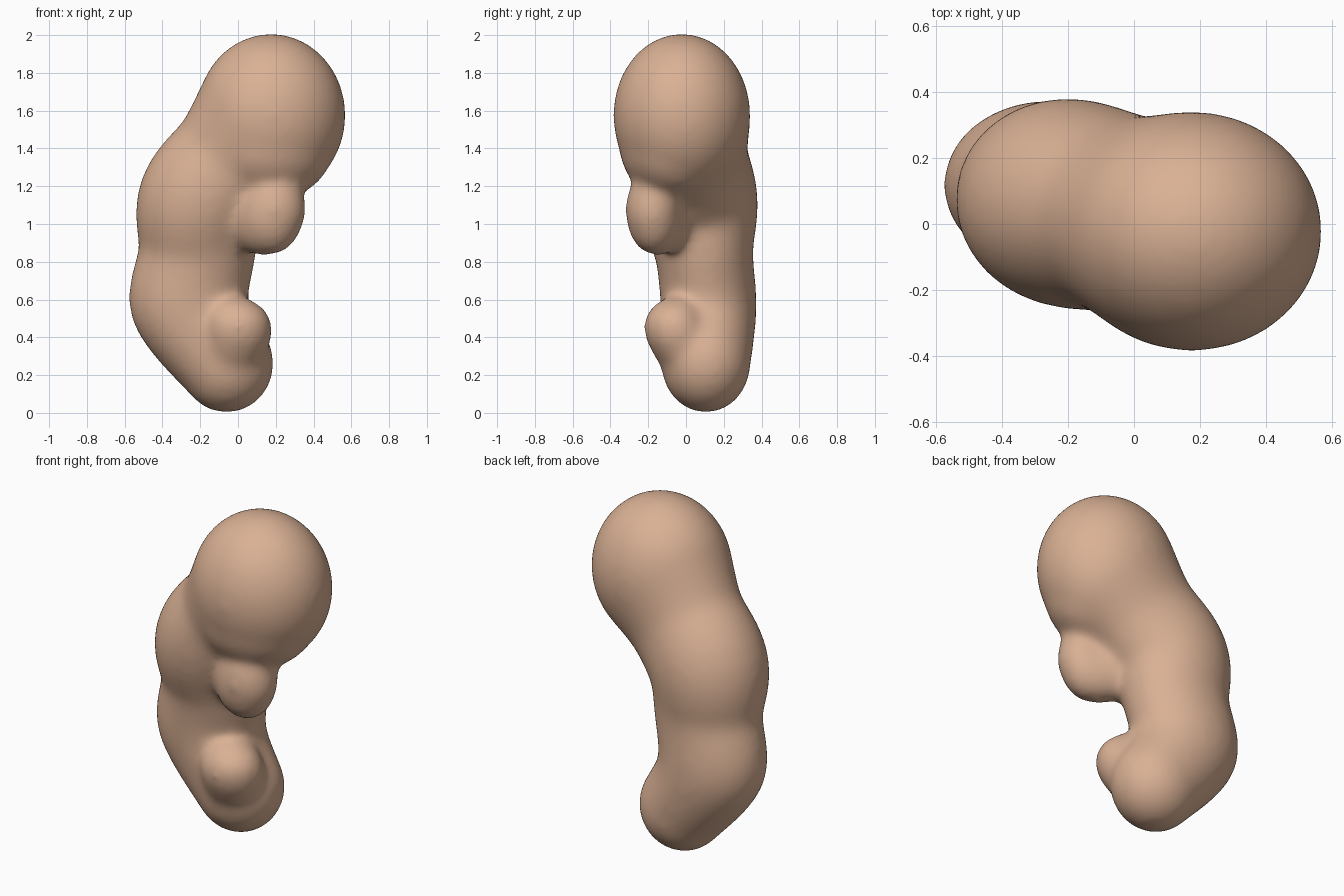
import bpy, bmesh
from mathutils import Matrix, Vector

if "Cube" in bpy.data.objects:
    bpy.data.objects.remove(bpy.data.objects["Cube"])

bm = bmesh.new()


def ball(c, r):
    m = Matrix.Translation(c) @ Matrix.Diagonal((*r, 1))
    bmesh.ops.create_uvsphere(bm, u_segments=40, v_segments=24, radius=1, matrix=m)


def curve(p, i, t):
    # Catmull-Rom interpolation between entries i and i + 1
    a, b, c, d = (Vector(p[min(max(k, 0), len(p) - 1)]) for k in range(i - 1, i + 3))
    return (2 * b + (c - a) * t + (2 * a - 5 * b + 4 * c - d) * t * t
            + (3 * b - a - 3 * c + d) * t ** 3) / 2


def chain(stations, steps=7):
    # blend ellipsoids smoothly from station to station
    centers, radii = zip(*stations)
    for i in range(len(stations) - 1):
        for s in range(steps + 1):
            ball(curve(centers, i, s / steps), curve(radii, i, s / steps))


# head, neck, chest, waist, hip and rump along the curved spine
chain([
    ((0.175, -0.022, 1.575), (0.396, 0.364, 0.433)),
    ((-0.01, 0.025, 1.35), (0.34, 0.305, 0.35)),
    ((-0.195, 0.065, 1.12), (0.337, 0.317, 0.34)),
    ((-0.215, 0.095, 0.86), (0.312, 0.262, 0.27)),
    ((-0.255, 0.12, 0.55), (0.314, 0.255, 0.25)),
    ((-0.06, 0.105, 0.262), (0.25, 0.237, 0.262)),
])
# lower face
chain([
    ((0.175, -0.03, 1.55), (0.38, 0.35, 0.36)),
    ((0.165, -0.055, 1.42), (0.345, 0.30, 0.30)),
], 4)
# arm bud
chain([
    ((0.00, -0.04, 1.06), (0.14, 0.13, 0.19)),
    ((0.175, -0.17, 1.05), (0.172, 0.147, 0.212)),
    ((0.19, -0.15, 1.18), (0.15, 0.14, 0.14)),
], 4)
# leg bud, sloping down into the rump
chain([
    ((-0.10, 0.03, 0.50), (0.15, 0.15, 0.13)),
    ((0.00, -0.06, 0.455), (0.18, 0.165, 0.15)),
    ((-0.04, 0.03, 0.31), (0.18, 0.175, 0.17)),
], 4)

mesh = bpy.data.meshes.new("body")
bm.to_mesh(mesh)
bm.free()
body = bpy.data.objects.new("body", mesh)
bpy.context.collection.objects.link(body)

# fuse the volumes into one soft skin
remesh = body.modifiers.new("fuse", 'REMESH')
remesh.mode = 'VOXEL'
remesh.voxel_size = 0.016
remesh.use_smooth_shade = True
soft = body.modifiers.new("soften", 'SMOOTH')
soft.factor = 0.5
soft.iterations = 48

skin = bpy.data.materials.new("skin")
skin.diffuse_color = (0.70, 0.44, 0.30, 1)
skin.use_nodes = True
skin.node_tree.nodes["Principled BSDF"].inputs["Base Color"].default_value = skin.diffuse_color
mesh.materials.append(skin)
